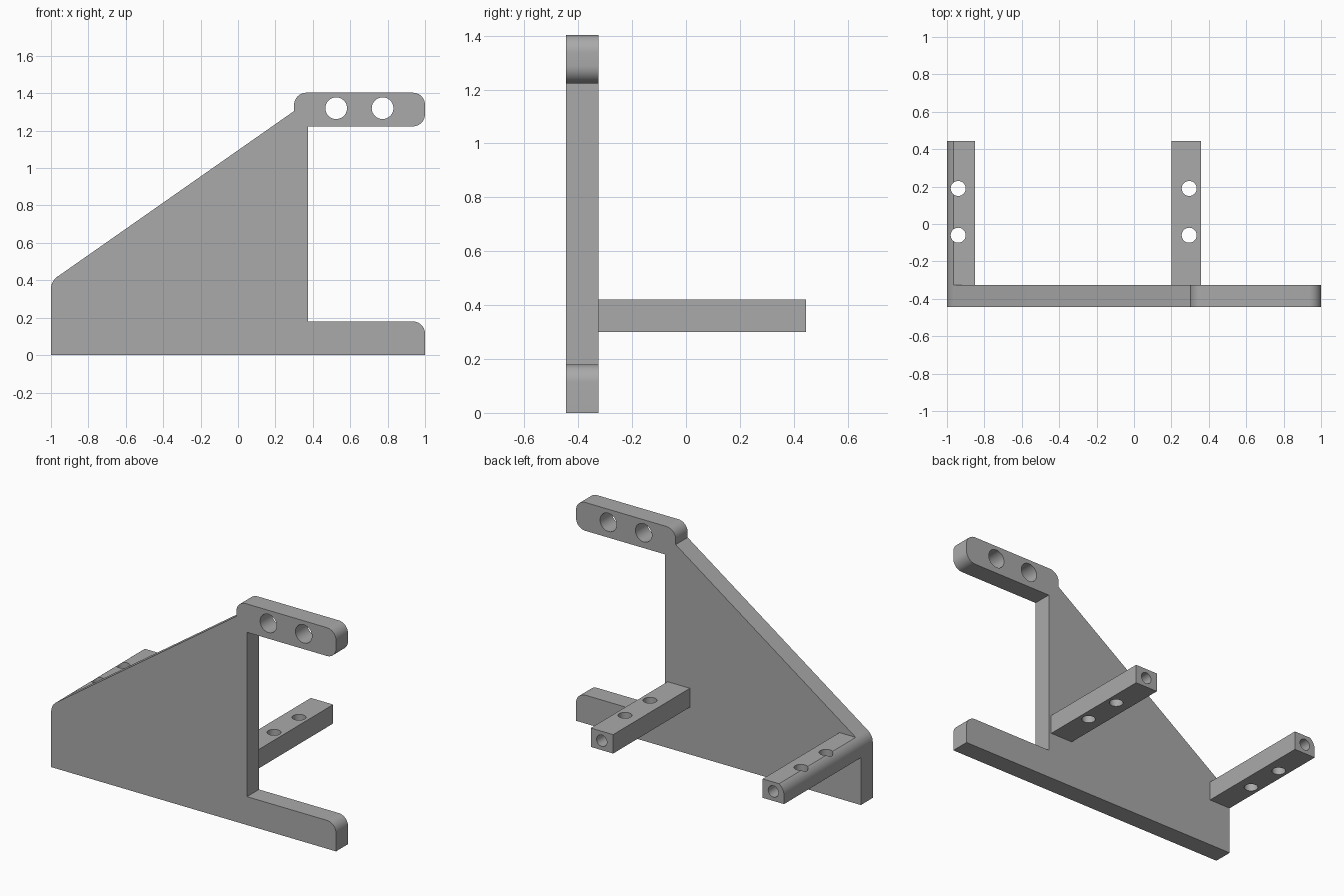
import bpy
import bmesh
from math import acos, pi, tan
from mathutils import Matrix, Vector

cube = bpy.data.objects.get("Cube")
if cube:
    bpy.data.objects.remove(cube, do_unlink=True)

grey = bpy.data.materials.new("plain grey")
grey.use_nodes = True
colour = (0.4, 0.4, 0.4, 1)
grey.diffuse_color = colour
grey.node_tree.nodes["Principled BSDF"].inputs["Base Color"].default_value = colour

FRONT, BACK, END = -0.445, -0.325, 0.445


def fillet(corners, steps=10):
    """Round each (x, z, radius) corner of a closed outline."""
    out = []
    for i, (x, z, r) in enumerate(corners):
        p = Vector((x, z))
        if not r:
            out.append(p)
            continue
        a = (Vector(corners[i - 1][:2]) - p).normalized()
        b = (Vector(corners[(i + 1) % len(corners)][:2]) - p).normalized()
        half = acos(a.dot(b)) / 2
        centre = p + (a + b).normalized() * (r / abs(pow(1 - ((1 + a.dot(b)) / 2), 0.5)))
        start = p + a * (r / tan(half)) - centre
        sweep = pi - 2 * half
        side = 1 if a.x * b.y - a.y * b.x < 0 else -1
        for k in range(steps + 1):
            out.append(centre + Matrix.Rotation(side * sweep * k / steps, 2) @ start)
    return out


def prism(name, corners, y0, y1):
    """Extrude an x-z outline along y."""
    bm = bmesh.new()
    face = bm.faces.new([bm.verts.new((p.x, y0, p.y)) for p in fillet(corners)])
    new = bmesh.ops.extrude_face_region(bm, geom=[face])["geom"]
    bmesh.ops.translate(bm, vec=(0, y1 - y0, 0),
                        verts=[v for v in new if isinstance(v, bmesh.types.BMVert)])
    bmesh.ops.recalc_face_normals(bm, faces=bm.faces)
    mesh = bpy.data.meshes.new(name)
    bm.to_mesh(mesh)
    bm.free()
    mesh.materials.append(grey)
    obj = bpy.data.objects.new(name, mesh)
    bpy.context.collection.objects.link(obj)
    return obj


def select(obj):
    bpy.ops.object.select_all(action="DESELECT")
    obj.select_set(True)
    bpy.context.view_layer.objects.active = obj


def drill(obj, centre, radius, depth, axis):
    """Cut a round hole along the y or z axis."""
    turn = (pi / 2, 0, 0) if axis == "y" else (0, 0, 0)
    bpy.ops.mesh.primitive_cylinder_add(vertices=40, radius=radius, depth=depth,
                                        location=centre, rotation=turn)
    cutter = bpy.context.object
    cutter.hide_render = True
    cutter.data.materials.append(grey)
    select(obj)
    mod = obj.modifiers.new("hole", "BOOLEAN")
    mod.operation, mod.solver, mod.object = "DIFFERENCE", "EXACT", cutter
    bpy.ops.object.modifier_apply(modifier=mod.name)
    bpy.data.objects.remove(cutter, do_unlink=True)


# Side plate with a long foot and a rounded upper arm
R = 0.065
plate = prism("side_plate", [
    (-1, 0, 0), (1, 0, 0), (1, 0.18, R), (0.375, 0.18, 0),
    (0.375, 1.223, 0), (1, 1.223, R), (1, 1.403, R), (0.3, 1.403, R),
    (0.3, 1.305, 0), (-1, 0.395, 0.08)], FRONT, BACK)
for x in (0.525, 0.773):
    drill(plate, (x, BACK, 1.32), 0.058, 1, "y")

# Two bars reaching back; the outer one follows the rounded plate corner
LOW, TOP = 0.3, 0.42
outer = prism("outer_bar", [
    (-1, LOW, 0), (-0.85, LOW, 0), (-0.85, TOP, 0),
    (-0.965, TOP, 0), (-1, 0.395, 0.08)], BACK, END)
inner = prism("inner_bar", [
    (0.2, LOW, 0), (0.357, LOW, 0), (0.357, TOP, 0), (0.2, TOP, 0)], BACK, END)

# Upright holes and a blind hole in each bar end
for bar, x, end_x in ((outer, -0.94, -0.925), (inner, 0.295, 0.28)):
    for y in (-0.06, 0.19):
        drill(bar, (x, y, 0.36), 0.04, 1, "z")
    drill(bar, (end_x, END, 0.36), 0.036, 0.36, "y")

for obj in (plate, outer, inner):
    select(obj)
    bpy.ops.object.shade_smooth_by_angle(angle=pi / 6)
